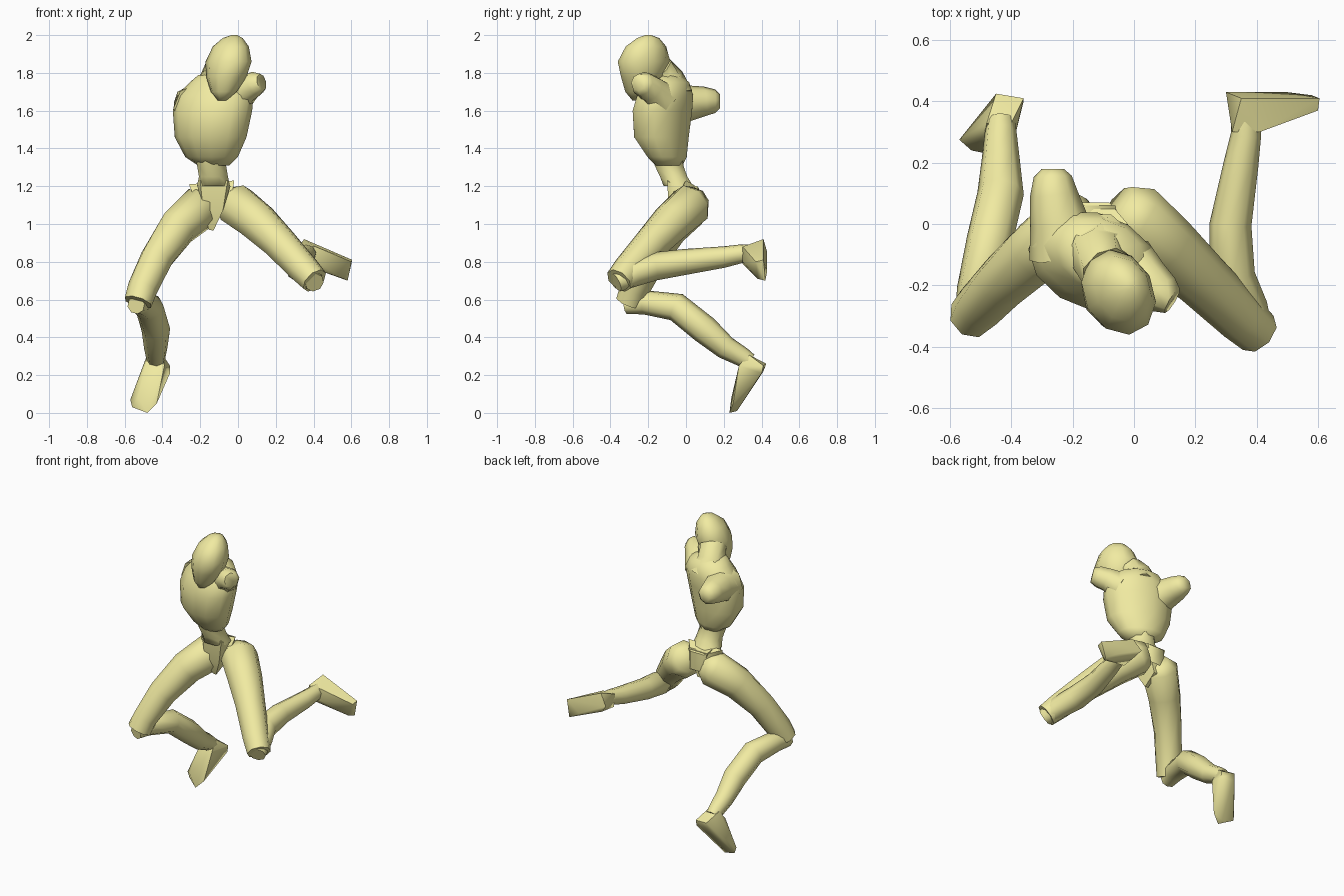
import bpy, bmesh
from math import sin, cos, tau, radians
from mathutils import Vector

mat = bpy.data.materials.new("pale_yellow")
mat.diffuse_color = (0.88, 0.83, 0.36, 1)


def finish(name, bm, angle):
    bmesh.ops.recalc_face_normals(bm, faces=bm.faces)
    me = bpy.data.meshes.new(name)
    bm.to_mesh(me)
    bm.free()
    ob = bpy.data.objects.new(name, me)
    bpy.context.collection.objects.link(ob)
    me.materials.append(mat)
    bpy.ops.object.select_all(action='DESELECT')
    ob.select_set(True)
    bpy.context.view_layer.objects.active = ob
    bpy.ops.object.shade_smooth_by_angle(angle=radians(angle))


def loft(name, rings, n, angle=65):
    """rings: (centre, u, v) with u and v the half axes of each section"""
    bm = bmesh.new()
    loops = [[bm.verts.new(c + u * cos(tau * (i + .5) / n) + v * sin(tau * (i + .5) / n))
              for i in range(n)] for c, u, v in rings]
    for a, b in zip(loops, loops[1:]):
        for i in range(n):
            j = (i + 1) % n
            bm.faces.new((a[i], a[j], b[j], b[i]))
    bm.faces.new(loops[0])
    bm.faces.new(loops[-1])
    finish(name, bm, angle)


def limb(name, pts, n=8):
    """tube along points (x, y, z, radius)"""
    cs = [Vector(p[:3]) for p in pts]
    rings = []
    for i, p in enumerate(pts):
        d = (cs[min(i + 1, len(cs) - 1)] - cs[max(i - 1, 0)]).normalized()
        u = d.cross(Vector((.3, .2, 1))).normalized()
        rings.append((cs[i], u * p[3] * 1.04, d.cross(u) * p[3] * 1.04))
    loft(name, rings, n)


def stack(name, rows, turn, n):
    """level sections (z, x, y, half width, half depth), turned about z"""
    t = radians(turn)
    u, v = Vector((cos(t), sin(t), 0)), Vector((-sin(t), cos(t), 0))
    loft(name, [(Vector((x, y, z)), u * a, v * b) for z, x, y, a, b in rows], n, 70)


def hull(name, pts):
    bm = bmesh.new()
    for p in pts:
        bm.verts.new(p)
    res = bmesh.ops.convex_hull(bm, input=bm.verts)
    bmesh.ops.delete(bm, geom=list({g for g in res["geom_interior"]}), context='VERTS')
    finish(name, bm, 55)


# head and neck
stack("head", [(1.655, -.085, -.26, .025, .025), (1.70, -.075, -.25, .073, .068),
               (1.78, -.062, -.23, .118, .105), (1.86, -.05, -.222, .146, .114),
               (1.94, -.038, -.212, .112, .09), (1.985, -.028, -.2, .06, .05),
               (2.0, -.02, -.2, .015, .015)], -62, 10)
limb("neck", [(-.11, -.07, 1.67, .11), (-.125, -.1, 1.76, .09), (-.09, -.15, 1.82, .085)])

# torso, twisted to one side
stack("torso", [(1.31, -.13, -.09, .085, .07), (1.355, -.14, -.10, .145, .1),
                (1.46, -.145, -.13, .197, .14), (1.6, -.135, -.125, .218, .152),
                (1.68, -.12, -.11, .21, .142), (1.75, -.11, -.1, .15, .115),
                (1.79, -.125, -.11, .085, .075)], -22, 12)
limb("right_shoulder", [(-.22, -.09, 1.62, .12), (-.245, .01, 1.64, .092),
                        (-.262, .10, 1.65, .075), (-.265, .155, 1.65, .06), (-.265, .18, 1.65, .035)])
limb("left_shoulder", [(-.02, -.13, 1.66, .095), (.045, -.185, 1.715, .073),
                       (.092, -.23, 1.742, .065), (.125, -.25, 1.75, .045)])

# waist running down into the pelvis wedge
stack("waist", [(1.36, -.14, -.095, .095, .085), (1.31, -.14, -.09, .083, .082),
                (1.25, -.13, -.065, .083, .078), (1.2, -.13, -.04, .095, .085)], 0, 8)
hull("pelvis", [(-.2, -.1, 1.23), (-.055, -.1, 1.23), (-.215, -.06, 1.2), (-.04, -.06, 1.2),
                (-.185, -.09, 1.08), (-.08, -.09, 1.07), (-.155, -.05, .97), (-.13, -.05, .965),
                (-.2, .06, 1.2), (-.06, .06, 1.2), (-.15, .05, 1.02), (-.12, .05, 1.02)])
hull("hips", [(-.26, -.02, 1.21), (-.02, .0, 1.23), (-.24, -.05, 1.16), (-.03, -.04, 1.16),
              (-.18, .07, 1.19), (-.08, .07, 1.19), (-.18, .07, 1.07), (-.08, .07, 1.07)])

# legs
limb("right_thigh", [(-.15, .05, 1.11, .06), (-.195, .01, 1.09, .112), (-.32, -.09, .98, .1),
                     (-.43, -.19, .82, .086), (-.505, -.27, .66, .077), (-.53, -.30, .585, .073)])
limb("left_thigh", [(-.055, .06, 1.12, .075), (-.01, .025, 1.1, .113), (.1, -.07, 1.015, .105),
                    (.22, -.18, .9, .09), (.35, -.305, .76, .08), (.405, -.355, .70, .072)])
limb("right_shin", [(-.54, -.32, .57, .045), (-.515, -.22, .585, .062), (-.47, -.05, .56, .073),
                    (-.435, .1, .44, .073), (-.435, .21, .345, .06), (-.435, .30, .295, .05),
                    (-.435, .335, .27, .045)])
limb("left_shin", [(.405, -.37, .69, .05), (.37, -.28, .735, .066), (.32, -.17, .775, .072),
                   (.315, 0, .80, .066), (.35, .2, .825, .055), (.365, .29, .842, .048),
                   (.365, .34, .845, .046)])

# feet
hull("right_foot", [(-.49, .28, .25), (-.39, .28, .25), (-.48, .33, .31), (-.4, .33, .31),
                    (-.45, .425, .26), (-.36, .41, .25), (-.45, .41, .22), (-.36, .40, .21),
                    (-.57, .275, .07), (-.56, .28, .03), (-.48, .23, 0), (-.43, .25, .05),
                    (-.53, .24, .08), (-.48, .27, .01)])
hull("left_foot", [(.32, .30, .88), (.41, .30, .88), (.33, .3, .79), (.41, .3, .80),
                   (.35, .41, .92), (.30, .43, .85), (.34, .42, .80), (.605, .41, .81),
                   (.60, .37, .80), (.58, .42, .70), (.56, .38, .71), (.5, .43, .75),
                   (.45, .34, .77)])
